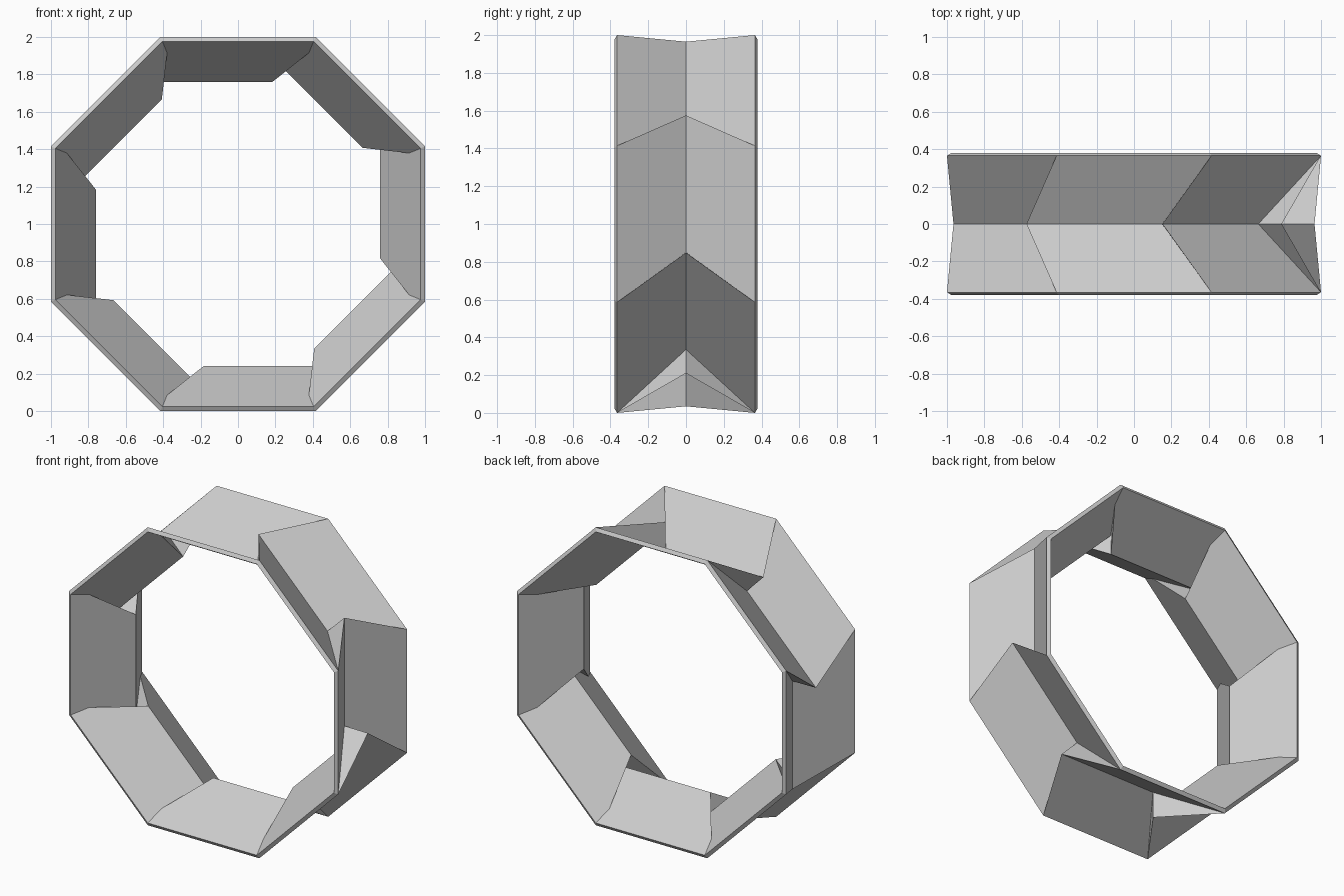
import bpy, bmesh, math
from mathutils import Matrix, Vector

cube = bpy.data.objects.get("Cube")
if cube:
    bpy.data.objects.remove(cube)

SIDES = 8
STEP = 2 * math.pi / SIDES
THICK = 0.027
RIM_Y, RIM_IN_Y = 0.365, 0.379
CREASE = 0.79


def turn(p, k):
    """Turn a point k panels round the ring."""
    return Matrix.Rotation(-STEP * k, 3, 'Y') @ p


def offset_plane(a, b, c, toward):
    """Plane through three points, moved by the sheet thickness."""
    n = (b - a).cross(c - a).normalized()
    if n.dot(toward) < 0:
        n.negate()
    return n, n.dot(a) + THICK


def meet(*planes):
    """Point shared by three planes."""
    return Matrix([p[0] for p in planes]).inverted() @ Vector([p[1] for p in planes])


mat = bpy.data.materials.new("grey_paper")
mat.use_nodes = True
colour = (0.6, 0.6, 0.6, 1)
mat.diffuse_color = colour
mat.node_tree.nodes["Principled BSDF"].inputs["Base Color"].default_value = colour

bm = bmesh.new()


def face(points, k):
    bm.faces.new([bm.verts.new(turn(p, k) + Vector((0, 0, 1))) for p in points])


for side in (-1, 1):
    # Outer corners of one folded panel and the gusset before it
    corner = Vector((-math.tan(STEP / 2), side * RIM_Y, -1))
    start = Vector((-0.15, 0, -CREASE))
    tip = Vector((0.575, 0, -CREASE))
    old_tip = turn(tip, -1)

    # Inner skin, kept parallel to the outer one
    panel = offset_plane(corner, start, tip, Vector((0, 0, 1)))
    old_panel = (turn(panel[0], -1), panel[1])
    gusset = offset_plane(corner, start, old_tip, Vector((-1, 0, 0)))
    middle = (Vector((0, 1, 0)), 0)
    rim = (Vector((0, 1, 0)), side * RIM_IN_Y)
    in_corner = meet(panel, old_panel, rim)
    in_bend = meet(panel, old_panel, gusset)
    in_start = meet(panel, gusset, middle)
    in_old_tip = meet(old_panel, gusset, middle)
    in_tip = turn(in_old_tip, 1)

    for k in range(SIDES):
        face([corner, turn(corner, 1), tip, start], k)
        face([corner, start, old_tip], k)
        face([in_corner, turn(in_corner, 1), turn(in_bend, 1),
              in_tip, in_start, in_bend], k)
        face([in_bend, in_start, in_old_tip], k)
        face([corner, turn(corner, 1), turn(in_corner, 1), in_corner], k)

bmesh.ops.remove_doubles(bm, verts=bm.verts[:], dist=0.0005)
bmesh.ops.recalc_face_normals(bm, faces=bm.faces[:])
mesh = bpy.data.meshes.new("folded_ring")
bm.to_mesh(mesh)
bm.free()
mesh.materials.append(mat)
ring = bpy.data.objects.new("folded_ring", mesh)
bpy.context.collection.objects.link(ring)
